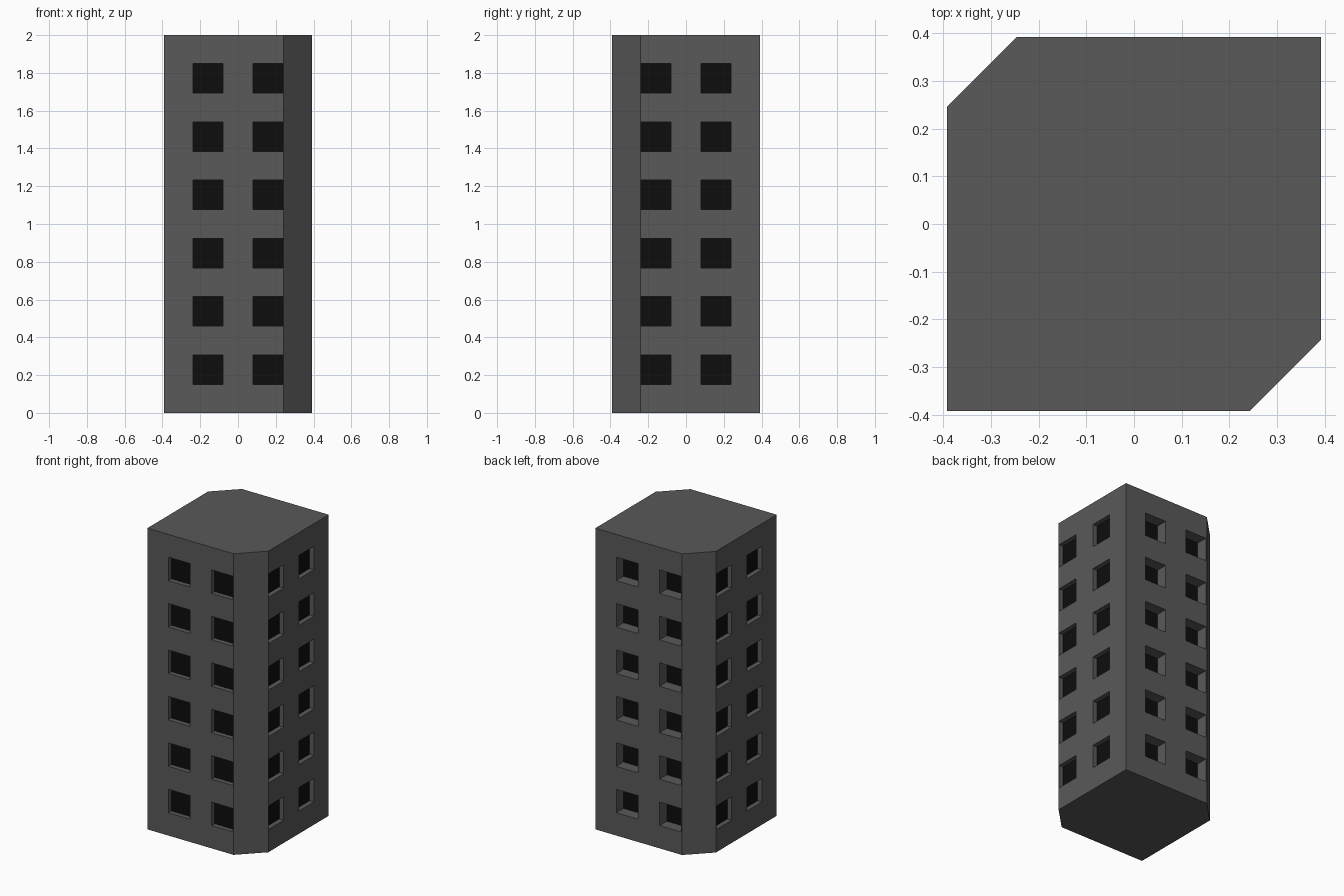
import bpy, bmesh
from math import pi
from mathutils import Matrix

if "Cube" in bpy.data.objects:
    bpy.data.objects.remove(bpy.data.objects["Cube"])

HEIGHT, HALF = 2.0, 0.392
ROWS, FIRST_Z, STEP = 6, 0.229, 0.3084
WIN_W, WIN_H, WIN_X = 0.158, 0.156, 0.159
# recess depth for front, right, back, left walls
DEPTHS = [0.034, 0.034, 0.078, 0.034]


def material(name, value):
    mat = bpy.data.materials.new(name)
    mat.diffuse_color = (value, value, value, 1)
    mat.use_nodes = True
    mat.node_tree.nodes["Principled BSDF"].inputs["Base Color"].default_value = mat.diffuse_color
    return mat


def finish(bm, name, mat=None):
    mesh = bpy.data.meshes.new(name)
    bm.to_mesh(mesh)
    bm.free()
    obj = bpy.data.objects.new(name, mesh)
    bpy.context.collection.objects.link(obj)
    if mat:
        mesh.materials.append(mat)
    return obj


def add_box(bm, turn, x, y0, y1, z, w, h):
    place = (turn @ Matrix.Translation((x, (y0 + y1) / 2, z))
             @ Matrix.Diagonal((w, y1 - y0, h, 1)))
    bmesh.ops.create_cube(bm, size=1, matrix=place)


wall_mat = material("dark_wall", 0.1)
glass_mat = material("black_glass", 0.004)

# Tower body: square plan with two opposite corners cut
plan = [(-HALF, -HALF), (0.242, -HALF), (HALF, -0.242),
        (HALF, HALF), (-0.246, HALF), (-HALF, 0.246)]
bm = bmesh.new()
base = bm.faces.new([bm.verts.new((x, y, 0)) for x, y in plan])
top = bmesh.ops.extrude_face_region(bm, geom=[base])["geom"]
bmesh.ops.translate(bm, vec=(0, 0, HEIGHT),
                    verts=[v for v in top if isinstance(v, bmesh.types.BMVert)])
bmesh.ops.recalc_face_normals(bm, faces=bm.faces[:])
tower = finish(bm, "tower_walls", wall_mat)

# Window recess cutters and dark panes on all four walls
cut, panes = bmesh.new(), bmesh.new()
for side, depth in enumerate(DEPTHS):
    turn = Matrix.Rotation(side * pi / 2, 4, 'Z')
    floor = -HALF + depth
    for row in range(ROWS):
        z = FIRST_Z + row * STEP
        for x in (-WIN_X, WIN_X):
            add_box(cut, turn, x, -HALF - 0.05, floor, z, WIN_W, WIN_H)
            add_box(panes, turn, x, floor - 0.002, floor + 0.002, z, WIN_W, WIN_H)
cutter = finish(cut, "window_cutter", wall_mat)
cutter.hide_render = True
finish(panes, "window_panes", glass_mat)

# Carve the recesses, then drop the cutter
mod = tower.modifiers.new("windows", 'BOOLEAN')
mod.operation = 'DIFFERENCE'
mod.solver = 'EXACT'
mod.object = cutter
bpy.context.view_layer.objects.active = tower
bpy.ops.object.modifier_apply(modifier=mod.name)
bpy.data.objects.remove(cutter)
